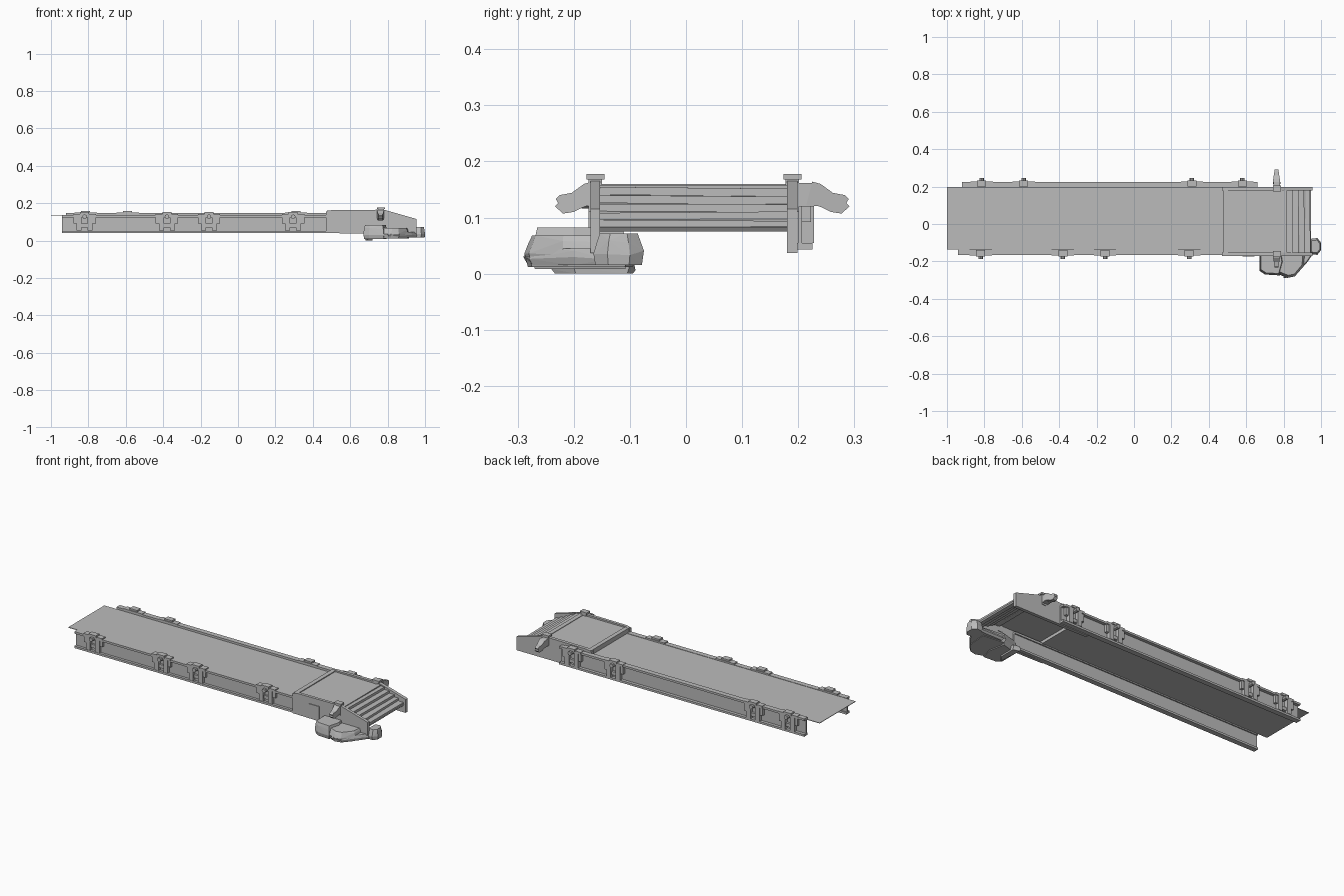
import bpy, bmesh, math, random
from mathutils import Vector, Matrix

random.seed(4)
if "Cube" in bpy.data.objects:
    bpy.data.objects.remove(bpy.data.objects["Cube"])

grey = bpy.data.materials.new("plain grey")
grey.use_nodes = True
grey.diffuse_color = (0.5, 0.5, 0.5, 1)
grey.node_tree.nodes["Principled BSDF"].inputs["Base Color"].default_value = (0.5, 0.5, 0.5, 1)


def finish(name, bm):
    bmesh.ops.recalc_face_normals(bm, faces=bm.faces)
    mesh = bpy.data.meshes.new(name)
    bm.to_mesh(mesh)
    bm.free()
    mesh.materials.append(grey)
    obj = bpy.data.objects.new(name, mesh)
    bpy.context.collection.objects.link(obj)
    return obj


def add_box(bm, x, y, z, turn=None):
    """Box between (min, max) pairs, optionally rotated about its centre."""
    centre = Vector([sum(p) / 2 for p in (x, y, z)])
    size = [p[1] - p[0] for p in (x, y, z)]
    m = Matrix.Translation(centre) @ (turn or Matrix()) @ Matrix.Diagonal((*size, 1))
    bmesh.ops.create_cube(bm, size=1, matrix=m)


def boxes(name, items):
    bm = bmesh.new()
    for item in items:
        add_box(bm, *item)
    return finish(name, bm)


def slab(name, outline, low, high, place):
    """Extrude an outline; place(u, v, w) gives the 3D point."""
    bm = bmesh.new()
    rings = [[bm.verts.new(place(u, v, w)) for u, v in outline] for w in (low, high)]
    n = len(outline)
    bm.faces.new(rings[0])
    bm.faces.new(rings[1][::-1])
    for i in range(n):
        j = (i + 1) % n
        bm.faces.new((rings[0][i], rings[0][j], rings[1][j], rings[1][i]))
    return finish(name, bm)


# Thin main deck
boxes("main_deck", [((-1, 0.5), (-0.135, 0.197), (0.131, 0.134))])


# Side girders: web with top and bottom flanges
def girder(name, x, web, flange, bottom, top):
    boxes(name, [(x, web, (bottom, top)),
                 (x, flange, (bottom, bottom + 0.012)),
                 (x, flange, (top - 0.012, top))])


girder("front_girder", (-0.94, 0.68), (-0.15, -0.142), (-0.165, -0.135), 0.04, 0.136)
girder("back_girder", (-0.92, 0.66), (0.2, 0.207), (0.195, 0.225), 0.043, 0.147)


# Clamps straddling the girders
def clamp(name, x, side, edge, top):
    def out(a, b):
        return tuple(sorted((side * (edge + a), side * (edge + b))))
    bm = bmesh.new()
    add_box(bm, (x - 0.06, x + 0.06), out(-0.03, 0.003), (top - 0.008, top + 0.005))
    for s in (-1, 1):
        a, b = sorted((x + s * 0.016, x + s * 0.043))
        add_box(bm, (a, b), out(-0.018, 0.003), (0.055, top))
        a, b = sorted((x + s * 0.036, x + s * 0.06))
        add_box(bm, (a, b), out(-0.018, -0.002), (0.092, top))
    add_box(bm, (x - 0.024, x + 0.024), out(-0.025, 0.008), (top, top + 0.014))
    add_box(bm, (x - 0.02, x + 0.02), out(-0.018, -0.004), (0.07, 0.09))
    m = Matrix.Translation((x, side * (edge + 0.004), top - 0.01))
    m = m @ Matrix.Rotation(math.pi / 2, 4, "X")
    bmesh.ops.create_cone(bm, cap_ends=True, segments=8, radius1=0.012,
                          radius2=0.012, depth=0.034, matrix=m)
    finish(name, bm)


for x in (-0.82, -0.38, -0.155, 0.295):
    clamp("front_clamp", x, -1, 0.165, 0.138)
for x in (-0.815, -0.59, 0.31, 0.58):
    clamp("back_clamp", x, 1, 0.225, 0.145)

# Raised platform with a lip at the deck end
boxes("platform", [((0.48, 0.79), (-0.155, 0.185), (0.147, 0.155)),
                   ((0.475, 0.5), (-0.165, 0.195), (0.13, 0.16)),
                   ((0.77, 0.795), (-0.155, 0.185), (0.138, 0.158))])

# Side panels of the stair end
panel = [(0.47, 0.04), (0.47, 0.155), (0.5, 0.163), (0.78, 0.165),
         (0.955, 0.115), (0.955, 0.037), (0.7, 0.037)]
for name, lo, hi in (("front_panel", -0.17, -0.153), ("back_panel", 0.18, 0.199)):
    slab(name, panel, lo, hi, lambda u, v, w: (u, w, v))
    mid = (lo + hi) / 2
    # Capped post on each panel
    boxes("capped_post", [((0.75, 0.78), (mid - 0.012, mid + 0.012), (0.11, 0.17)),
                          ((0.743, 0.787), (mid - 0.016, mid + 0.016), (0.168, 0.178))])

# Hatch on the front panel
boxes("hatch", [((0.58, 0.645), (-0.174, -0.169), (0.05, 0.125))])

# Stair planks over a sloping backing
slope = [(0.78, 0.145), (0.79, 0.15), (0.945, 0.082), (0.94, 0.075)]
slab("stair_backing", slope, -0.155, 0.183, lambda u, v, w: (u, w, v))
steps = []
count = 5
for i in range(count):
    x, z = 0.802 + 0.031 * i, 0.145 - 0.0145 * i
    turn = Matrix.Rotation(random.uniform(-0.012, 0.012), 4, "Z")
    turn = turn @ Matrix.Rotation(random.uniform(-0.012, 0.012), 4, "X")
    steps.append(((x - 0.016, x + 0.016), (-0.155, 0.183), (z - 0.006, z + 0.008), turn))
boxes("stair_planks", steps)

# Carved beast heads pointing outwards
head = [(0, 0.164), (0.014, 0.16), (0.035, 0.144), (0.055, 0.14), (0.062, 0.133),
        (0.058, 0.126), (0.063, 0.12), (0.05, 0.107), (0.032, 0.11), (0.012, 0.12), (-0.01, 0.122)]
for name, side, start in (("front_head", -1, 0.167), ("back_head", 1, 0.225)):
    slab(name, head, -0.02, 0.02,
         lambda u, v, w: (0.762 + w * (1 - 8 * max(u, 0)), side * (start + u * 1.05), v))
boxes("back_head_neck", [((0.745, 0.78), (0.19, 0.228), (0.12, 0.162))])


# Faceted rocks: hulls of two jittered rings
def rock(name, outline, low, high, shrink):
    bm = bmesh.new()
    n = len(outline)
    cx, cy = (sum(p[k] for p in outline) / n for k in (0, 1))
    for t, f in ((0, 0.92), (0.35, 1), (0.75, (1 + shrink) / 2), (1, shrink)):
        for x, y in outline:
            z = low + (high - low) * t
            if 0 < t < 1:
                z += random.uniform(-0.006, 0.006)
            bm.verts.new((cx + (x - cx) * f, cy + (y - cy) * f, z))
    hull = bmesh.ops.convex_hull(bm, input=bm.verts)
    bmesh.ops.delete(bm, geom=list(set(hull["geom_interior"])), context="VERTS")
    finish(name, bm)


rock("large_rock", [(0.67, -0.13), (0.67, -0.25), (0.7, -0.27), (0.78, -0.275),
                    (0.8, -0.2), (0.78, -0.1)], 0.008, 0.082, 0.86)
rock("middle_rock", [(0.75, -0.26), (0.82, -0.288), (0.86, -0.28), (0.87, -0.25),
                     (0.91, -0.22), (0.92, -0.1), (0.78, -0.085)], 0.012, 0.068, 0.82)
rock("low_rock", [(0.8, -0.29), (0.86, -0.28), (0.88, -0.24), (0.93, -0.2),
                  (0.97, -0.14), (0.96, -0.08), (0.8, -0.08)], 0.015, 0.045, 0.88)
rock("end_rock", [(0.94, -0.16), (0.98, -0.165), (1, -0.14), (1, -0.1),
                  (0.98, -0.075), (0.94, -0.08)], 0.015, 0.072, 0.75)
rock("base_rock", [(0.69, -0.24), (0.72, -0.2), (0.72, -0.1), (0.68, -0.09)], 0.0, 0.03, 0.9)
